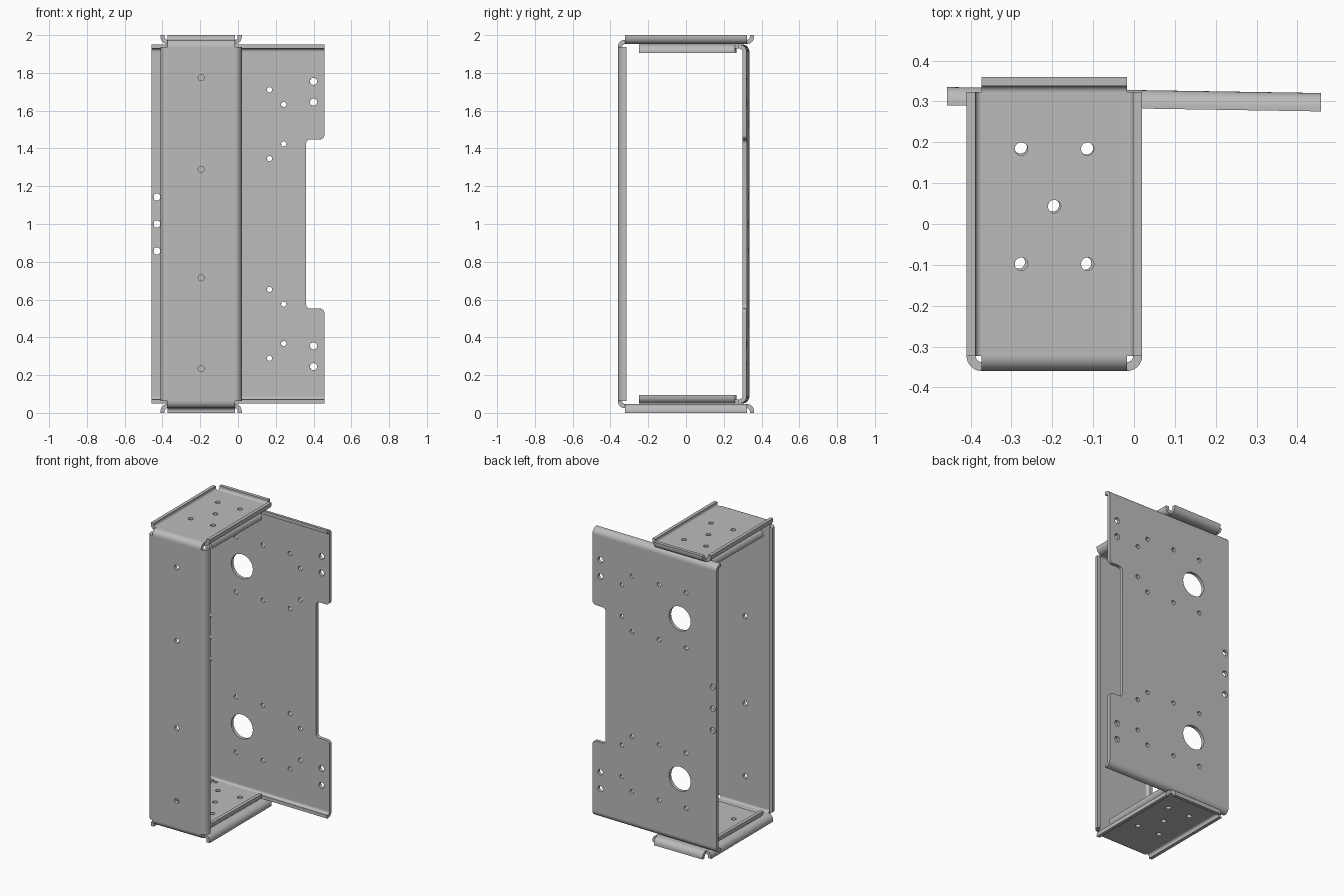
import bpy, bmesh
from math import sin, cos, pi
from mathutils import Matrix, Vector

cube = bpy.data.objects.get("Cube")
if cube:
    bpy.data.objects.remove(cube, do_unlink=True)

T = 0.022          # sheet thickness
RI = 0.015         # inside bend radius
RO = RI + T        # outside bend radius
LIP = 0.045        # height of the folded lips

steel = bpy.data.materials.new("grey_steel")
steel.diffuse_color = (0.5, 0.5, 0.5, 1)
steel.use_nodes = True
steel.node_tree.nodes["Principled BSDF"].inputs["Base Color"].default_value = (0.5, 0.5, 0.5, 1)

X, Y, Z = Vector((1, 0, 0)), Vector((0, 1, 0)), Vector((0, 0, 1))


def frame(origin, u, v, w):
    m = Matrix((u, v, w)).transposed().to_4x4()
    m.translation = origin
    return m


def circle(x, y, r):
    n = 32 if r > 0.05 else 16
    return [(x + r * cos(2 * pi * i / n), y + r * sin(2 * pi * i / n)) for i in range(n)]


def rect(x0, x1, y0, y1):
    return [(x0, y0), (x1, y0), (x1, y1), (x0, y1)]


def rounded(corners):
    """Polygon from (x, y, radius) corners with filleted right angles."""
    out = []
    for i, (x, y, r) in enumerate(corners):
        p = Vector((x, y))
        if not r:
            out.append(p)
            continue
        a = (Vector(corners[i - 1][:2]) - p).normalized()
        b = (Vector(corners[(i + 1) % len(corners)][:2]) - p).normalized()
        c = p + (a + b) * r
        out += [c - r * (b * cos(t * pi / 12) + a * sin(t * pi / 12)) for t in range(7)]
    return out


def sheet(bm, outline, holes, depth, matrix):
    """Fill an outline with holes, extrude it symmetrically and add it to bm."""
    cu = bpy.data.curves.new("outline", 'CURVE')
    cu.dimensions, cu.fill_mode, cu.extrude = '2D', 'BOTH', depth / 2
    for loop in [outline] + holes:
        sp = cu.splines.new('POLY')
        sp.points.add(len(loop) - 1)
        for pt, co in zip(sp.points, loop):
            pt.co = (co[0], co[1], 0, 1)
        sp.use_cyclic_u = True
    ob = bpy.data.objects.new("outline", cu)
    bpy.context.scene.collection.objects.link(ob)
    dg = bpy.context.evaluated_depsgraph_get()
    me = bpy.data.meshes.new_from_object(ob.evaluated_get(dg))
    bpy.data.objects.remove(ob, do_unlink=True)
    bpy.data.curves.remove(cu)
    piece = bmesh.new()
    piece.from_mesh(me)
    bmesh.ops.remove_doubles(piece, verts=piece.verts, dist=1e-5)
    piece.transform(matrix)
    bmesh.ops.recalc_face_normals(piece, faces=piece.faces)
    piece.to_mesh(me)
    piece.free()
    bm.from_mesh(me)
    bpy.data.meshes.remove(me)


def bend(bm, origin, out, fold, along, length, height=LIP):
    """Rounded right-angle fold: leaves a plate edge along out, turns to fold."""
    arc = [(i * pi / 16 - pi / 2) for i in range(9)]
    cy = RI + T / 2
    top = height - T / 2
    pts = [(RO * cos(a), cy + RO * sin(a)) for a in arc]
    inner = [(RI * cos(a), cy + RI * sin(a)) for a in reversed(arc)]
    if height > RO:
        pts += [(RO, top), (RI, top)]
    sheet(bm, pts + inner, [], length, frame(origin, out, fold, along))


def finish(name, bm):
    me = bpy.data.meshes.new(name)
    bm.to_mesh(me)
    bm.free()
    me.materials.append(steel)
    ob = bpy.data.objects.new(name, me)
    bpy.context.scene.collection.objects.link(ob)
    bpy.ops.object.select_all(action='DESELECT')
    ob.select_set(True)
    bpy.context.view_layer.objects.active = ob
    bpy.ops.object.shade_smooth_by_angle(angle=pi / 6)
    return ob


# Mounting holes shared by the end plates and the tabs beneath them
CX = -0.195
mount_holes = [circle(CX + sx * 0.081, 0.043 + sy * 0.141, 0.016)
               for sx in (-1, 1) for sy in (-1, 1)] + [circle(CX, 0.043, 0.016)]

# Folded channel: front wall, end plates and their outward lips
bm = bmesh.new()
half = 0.215 - RO
front_y = -0.36 + T / 2
z_low, z_high = 0.025 + RO, 1.975 - RO
front_holes = [circle(CX, z, 0.016) for z in (0.235, 0.715, 1.29, 1.775)]
sheet(bm, rect(CX - half, CX + half, z_low, z_high), front_holes, T,
      frame((0, front_y, 0), X, Z, -Y))
for s in (-1, 1):
    bend(bm, (CX + s * half, front_y, 1), X * s, Y, Z, z_high - z_low)
for s in (-1, 1):
    edge_z = 1 + s * (z_high - 1)
    plate_z = 1 + s * (0.975 - T / 2)
    y_end = 0.36 - RO
    bend(bm, (CX, front_y, edge_z), Z * s, Y, X, 2 * half, RO)
    sheet(bm, rect(CX - half, CX + half, -y_end, y_end), mount_holes, T,
          frame((0, 0, plate_z), X, Y, Z))
    bend(bm, (CX, y_end, plate_z), Y, Z * s, X, 2 * half, LIP + 0.002)
    for side in (-1, 1):
        bend(bm, (CX + side * half, 0, plate_z), X * side, Z * s, Y, 2 * y_end, LIP + 0.002)
finish("folded_channel", bm)

# Back panel: notched plate with folded ends and tabs under the end plates
bm = bmesh.new()
panel_y = 0.328 - T / 2
edge = 0.95 - RO
W, N, H, R = 0.458, 0.36, 0.448, 0.025
outline = rounded([(-W, 1 - edge, 0), (W, 1 - edge, 0), (W, 1 - H, R), (N, 1 - H, R),
                   (N, 1 + H, R), (W, 1 + H, R), (W, 1 + edge, 0), (-W, 1 + edge, 0)])
holes = [circle(-0.43, 1 + dz, 0.019) for dz in (-0.143, 0, 0.143)]
for s in (-1, 1):
    mid = 1 + s * 0.5285
    holes.append(circle(-0.187, mid, 0.08))
    for d in (-1, 1):
        holes += [circle(x, mid + d * 0.182, 0.014) for x in (-0.232, -0.033, 0.167)]
        holes.append(circle(0.242, mid + d * 0.104, 0.014))
    holes += [circle(0.4, 1 + s * dz, 0.019) for dz in (0.645, 0.755)]
sheet(bm, outline, holes, T, frame((0, panel_y, 0), X, Z, -Y))
tab_half = 0.19 - RO
for s in (-1, 1):
    bend(bm, (0, panel_y, 1 + s * edge), Z * s, -Y, X, 2 * W)
    tab_z = 1 + s * (0.95 - T / 2)
    sheet(bm, rect(CX - tab_half, CX + tab_half, -0.25, 0.328 - LIP), mount_holes, T,
          frame((0, 0, tab_z), X, Y, Z))
    for side in (-1, 1):
        bend(bm, (CX + side * tab_half, 0.005, tab_z), X * side, -Z * s, Y, 0.51)
pivot = Vector((0, panel_y, 0))
bm.transform(Matrix.Translation(pivot) @ Matrix.Rotation(-0.016, 4, 'Z') @ Matrix.Translation(-pivot))
finish("back_panel", bm)
